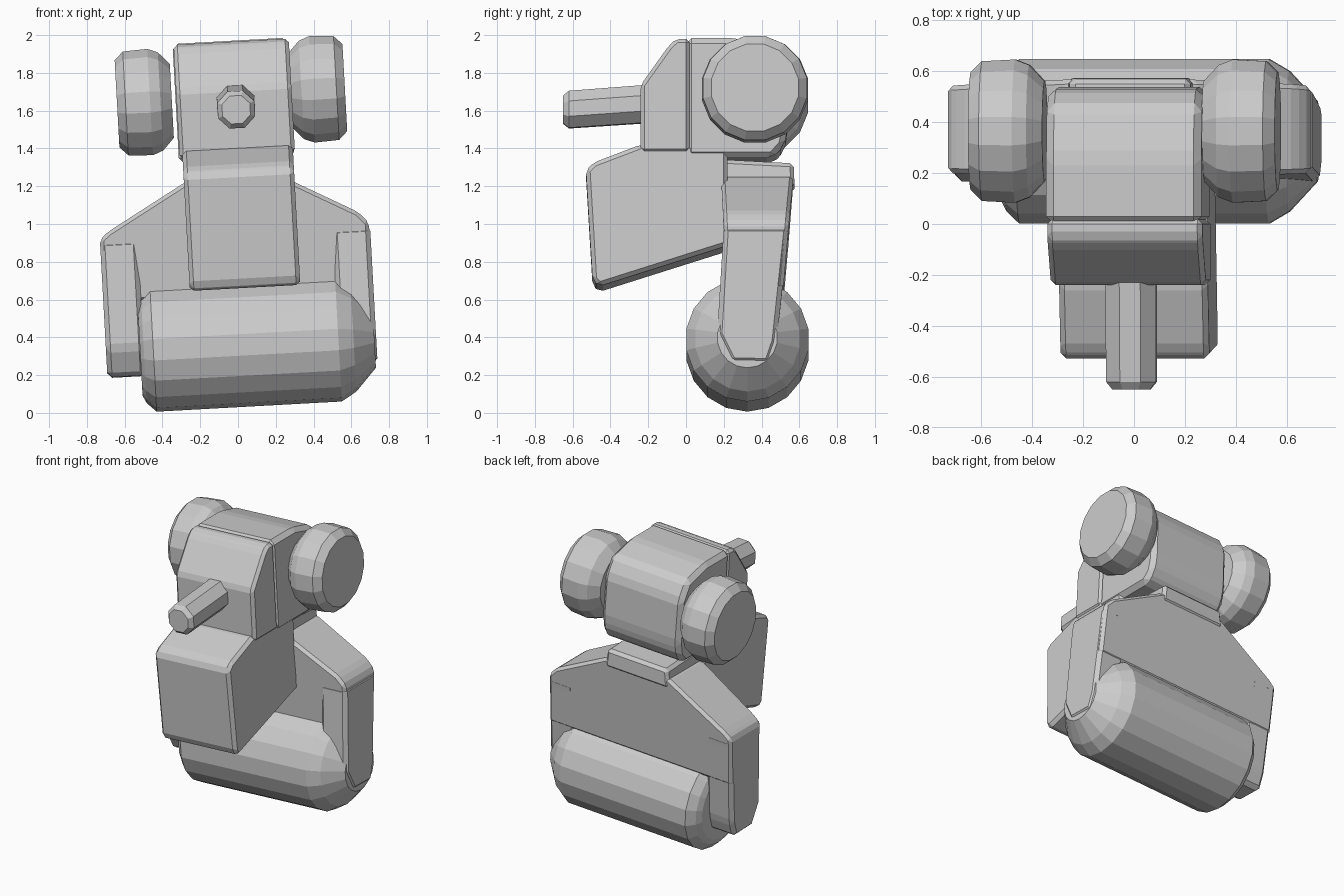
import bpy, bmesh, math
from mathutils import Vector

if "Cube" in bpy.data.objects:
    bpy.data.objects.remove(bpy.data.objects["Cube"])

LEAN = 0.055  # the whole model leans a few degrees to the left


def finish(name, bm, bevel=0.0, segments=1):
    for v in bm.verts:
        x, z = v.co.x, v.co.z
        v.co.x = x - LEAN * (z - 1.3)
        v.co.z = z + LEAN * x
    bmesh.ops.recalc_face_normals(bm, faces=bm.faces)
    if bevel:
        bmesh.ops.bevel(bm, geom=list(bm.edges), offset=bevel,
                        segments=segments, affect='EDGES', clamp_overlap=True)
    me = bpy.data.meshes.new(name)
    bm.to_mesh(me)
    bm.free()
    ob = bpy.data.objects.new(name, me)
    bpy.context.collection.objects.link(ob)
    return ob


def skin(name, rings, bevel=0.0, segments=1):
    """Join closed rings of points into a capped solid."""
    bm = bmesh.new()
    vs = [[bm.verts.new(p) for p in ring] for ring in rings]
    n = len(vs[0])
    for a, b in zip(vs, vs[1:]):
        for i in range(n):
            j = (i + 1) % n
            bm.faces.new((a[i], a[j], b[j], b[i]))
    bm.faces.new(vs[0][::-1])
    bm.faces.new(vs[-1])
    return finish(name, bm, bevel, segments)


def side_prism(name, yz, x0, x1, bevel=0.0, segments=1):
    return skin(name, [[(x, y, z) for y, z in yz] for x in (x0, x1)], bevel, segments)


def lathe_x(name, profile, y, z, sides):
    """Turn (x, radius) pairs around an axis running left to right."""
    turn = [2 * math.pi * (i + 0.5) / sides for i in range(sides)]
    return skin(name, [[(x, y + r * math.cos(t), z + r * math.sin(t)) for t in turn]
                       for x, r in profile])


# wide roller, small chamfer on the left and large one on the right
lathe_x("roller", [(-0.57, 0.24), (-0.55, 0.28), (-0.5, 0.328), (0.48, 0.328),
                   (0.56, 0.28), (0.67, 0.16)], 0.325, 0.362, 18)

# fork legs down both sides of the roller
leg = [(0.20, 0.95), (0.165, 0.38), (0.24, 0.23), (0.44, 0.225), (0.48, 0.34), (0.545, 0.95)]
for name, x0, x1 in (("left_fork_leg", -0.75, -0.55), ("right_fork_leg", 0.48, 0.68)):
    side_prism(name, leg, x0, x1, 0.025)

# fork crown: a gabled plate that narrows towards the bottom
crown = [(-0.75, 0.62), (0.675, 0.62), (0.675, 0.97), (0.62, 1.03), (0.23, 1.24),
         (-0.26, 1.25), (-0.70, 1.0), (-0.75, 0.96)]
skin("fork_crown", [[(x, 0.215 - 0.03 * (z - 0.62) / 0.63, z) for x, z in crown],
                    [(x, 0.515 + 0.055 * (z - 0.62) / 0.63, z) for x, z in crown]], 0.02)

# neck between fork and head
skin("neck", [[(-0.27, 0.19, 1.18), (0.23, 0.19, 1.18), (0.23, 0.575, 1.18), (-0.27, 0.575, 1.18)],
              [(-0.25, 0.19, 1.33), (0.22, 0.19, 1.33), (0.22, 0.57, 1.31), (-0.25, 0.57, 1.31)]],
     0.02)

# front column, stepped forward at the bottom
side_prism("front_column", [(0.22, 0.87), (-0.46, 0.655), (-0.495, 0.69), (-0.53, 1.27),
                            (-0.49, 1.31), (-0.24, 1.405), (0.02, 1.405), (0.22, 1.38)],
           -0.29, 0.295, 0.022)

# sloping face above the column
side_prism("face", [(-0.24, 1.36), (-0.24, 1.72), (-0.09, 1.93), (-0.05, 1.965),
                    (0.02, 1.965), (0.02, 1.36)], -0.305, 0.305, 0.02)

# rounded head block
side_prism("head", [(0.0, 1.335), (0.0, 1.97), (0.26, 1.97), (0.46, 1.92), (0.53, 1.80),
                    (0.54, 1.50), (0.52, 1.40), (0.46, 1.335)], -0.31, 0.30, 0.03)

# round side discs
for name, s, mid, z in (("left_disc", -1, -0.475, 1.67), ("right_disc", 1, 0.442, 1.69)):
    prof = [(-0.145, 0.20), (-0.085, 0.265), (-0.03, 0.287), (0.10, 0.28), (0.145, 0.235)]
    lathe_x(name, [(mid + s * d, r) for d, r in prof], 0.365, z, 16)

# nozzle on the face
turn = [2 * math.pi * (i + 0.5) / 8 for i in range(8)]
skin("nozzle", [[(0.007 + r * math.cos(t), y, z + r * math.sin(t)) for t in turn]
                for y, z, r in ((-0.2, 1.635, 0.108), (-0.62, 1.605, 0.106), (-0.65, 1.605, 0.08))])
